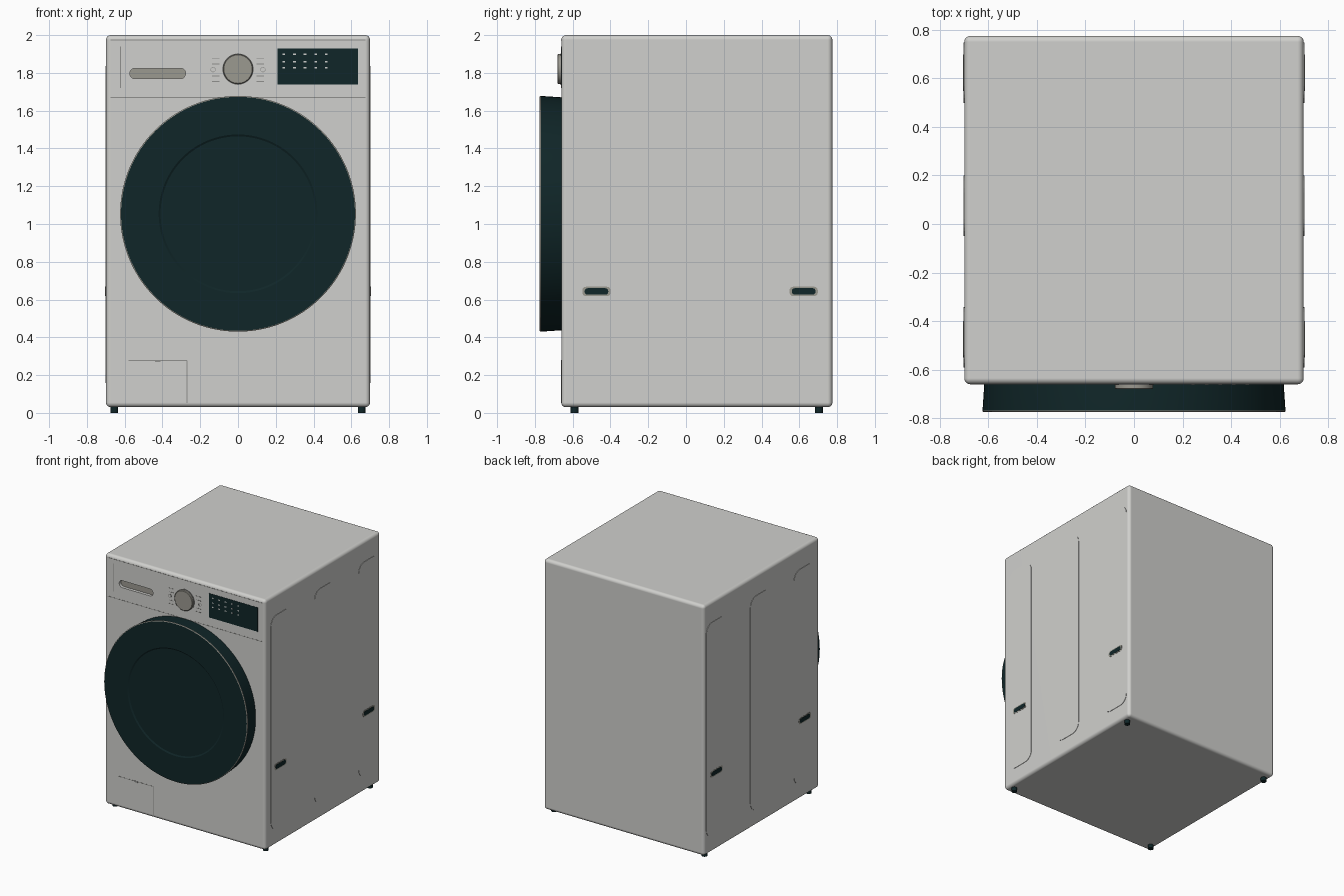
import bpy, bmesh, math

cube = bpy.data.objects.get("Cube")
if cube:
    bpy.data.objects.remove(cube, do_unlink=True)


def material(name, r, g, b):
    m = bpy.data.materials.new(name)
    m.use_nodes = True
    m.diffuse_color = (r, g, b, 1)
    for node in m.node_tree.nodes:
        if node.type == "BSDF_PRINCIPLED":
            node.inputs["Base Color"].default_value = (r, g, b, 1)
            node.inputs["Roughness"].default_value = 0.6
    return m


casing = material("light grey casing", 0.63, 0.63, 0.61)
dark = material("dark teal glass", 0.005, 0.019, 0.021)
trim = material("warm grey trim", 0.33, 0.32, 0.28)
seam = material("seam grey", 0.28, 0.28, 0.27)

FRONT, SIDE = 0.66, 0.699


def finish(name, bm, *mats):
    bmesh.ops.recalc_face_normals(bm, faces=bm.faces)
    mesh = bpy.data.meshes.new(name)
    bm.to_mesh(mesh)
    bm.free()
    for m in mats:
        mesh.materials.append(m)
    ob = bpy.data.objects.new(name, mesh)
    bpy.context.collection.objects.link(ob)
    return ob


def activate(ob):
    bpy.ops.object.select_all(action="DESELECT")
    ob.select_set(True)
    bpy.context.view_layer.objects.active = ob


def smooth(ob):
    activate(ob)
    bpy.ops.object.shade_smooth_by_angle(angle=math.radians(30))


def plate(name, u, z, w, h, r, near, far, mat, face="front"):
    """Rounded rectangle on the front or a side, between two distances from the middle."""
    place = {"front": lambda a, b, d: (a, -d, b),
             "left": lambda a, b, d: (d, a, b),
             "right": lambda a, b, d: (-d, a, b)}[face]
    corners = [(1, 1), (-1, 1), (-1, -1), (1, -1)]
    outline = []
    for i, (sx, sz) in enumerate(corners):
        for k in range(7 if r else 1):
            t = (i + k / 6) * math.pi / 2
            outline.append((u + sx * (w / 2 - r) + r * math.cos(t),
                            z + sz * (h / 2 - r) + r * math.sin(t)))
    bm = bmesh.new()
    rings = [[bm.verts.new(place(a, b, d)) for a, b in outline] for d in (near, far)]
    for ring in rings:
        bm.faces.new(ring)
    n = len(outline)
    for i in range(n):
        j = (i + 1) % n
        bm.faces.new((rings[0][i], rings[0][j], rings[1][j], rings[1][i]))
    return finish(name, bm, mat)


def lathe(name, x, z, profile, *mats, steps=128):
    """Turn a (radius, distance) profile about an axis pointing to the front."""
    bm = bmesh.new()
    verts = [bm.verts.new((x + r, -d, z)) for r, d in profile]
    edges = [bm.edges.new(pair) for pair in zip(verts, verts[1:])]
    bmesh.ops.spin(bm, geom=verts + edges, cent=(x, 0, z), axis=(0, 1, 0),
                   angle=math.tau, steps=steps)
    bmesh.ops.remove_doubles(bm, verts=bm.verts, dist=0.0001)
    return finish(name, bm, *mats)


# Cabinet with softened edges and a drawer grip pocket
bm = bmesh.new()
bmesh.ops.create_cube(bm, size=1)
for v in bm.verts:
    v.co = (v.co.x * 2 * SIDE, v.co.y * 1.435 + 0.0575, v.co.z * 1.97 + 1.015)
bmesh.ops.bevel(bm, geom=bm.edges[:], offset=0.025, segments=5, profile=0.5, affect="EDGES")
cabinet = finish("cabinet", bm, casing)
cutter = plate("grip_cutter", -0.425, 1.797, 0.295, 0.055, 0.0274, 0.635, 0.7, casing)
cutter.hide_render = True
cut = cabinet.modifiers.new("grip pocket", "BOOLEAN")
cut.operation, cut.object, cut.solver = "DIFFERENCE", cutter, "EXACT"
activate(cabinet)
bpy.ops.object.modifier_apply(modifier=cut.name)
bpy.data.objects.remove(cutter, do_unlink=True)
smooth(cabinet)
weighted = cabinet.modifiers.new("even shading", "WEIGHTED_NORMAL")
weighted.keep_sharp = True
plate("drawer_grip", -0.425, 1.797, 0.295, 0.055, 0.0274, 0.632, 0.637, trim)

# Pressed panels and carrying slots on both sides
for face in ("left", "right"):
    for i, y in enumerate((-0.467, 0.075, 0.623)):
        plate(f"{face}_pressed_panel_{i + 1}", y, 0.997, 0.25, 1.68, 0.07,
              SIDE - 0.005, SIDE + 0.003, casing, face)
    for label, y in (("front", -0.474), ("back", 0.623)):
        plate(f"{face}_{label}_slot_rim", y, 0.643, 0.15, 0.05, 0.02,
              SIDE, SIDE + 0.0045, trim, face)
        plate(f"{face}_{label}_slot", y, 0.643, 0.125, 0.034, 0.015,
              SIDE, SIDE + 0.006, dark, face)

# Round door: slightly flared drum, bright edge, shallow inner dish
door = lathe("door", 0, 1.054,
             [(0, 0.769), (0.41, 0.769), (0.42, 0.775), (0.619, 0.775),
              (0.624, 0.772), (0.624, 0.768), (0.616, 0.65)], dark, trim)
for p in door.data.polygons:
    c = p.center
    if math.hypot(c.x, c.z - 1.054) > 0.618 and c.y < -0.765:
        p.material_index = 1
smooth(door)

# Programme knob with a dark gap behind it
smooth(lathe("knob_gap", 0, 1.82, [(0, 0.664), (0.083, 0.664), (0.083, 0.65)], seam, steps=64))
smooth(lathe("knob", 0, 1.82, [(0, 0.68), (0.075, 0.68), (0.079, 0.677), (0.079, 0.655)],
             trim, steps=64))

# Marks around the knob
for label, s in (("left", 1), ("right", -1)):
    smooth(lathe(f"{label}_button_rim", s * 0.132, 1.817,
                 [(0.014, 0.655), (0.014, 0.662), (0.011, 0.662), (0.011, 0.655)],
                 seam, steps=24))
    for i, z in enumerate((1.877, 1.847, 1.783, 1.755)):
        plate(f"{label}_programme_mark_{i + 1}", s * 0.118, z, 0.04, 0.004, 0,
              0.655, FRONT + 0.001, seam)

# Display with rows of indicator lights
plate("display", 0.422, 1.834, 0.426, 0.19, 0, 0.655, FRONT + 0.002, dark)
for row, z in enumerate((1.898, 1.86, 1.827)):
    for col in range(5):
        plate(f"indicator_{row + 1}_{col + 1}", 0.243 + 0.056 * col, z, 0.014, 0.008, 0,
              FRONT, FRONT + 0.003, casing)


# Seams of the front panel, drawer and filter flap
def seam_line(name, u, z, w, h):
    plate(name, u, z, w, h, 0, 0.655, FRONT + 0.001, seam)


seam_line("control_panel_seam", 0, 1.67, 1.35, 0.004)
seam_line("lid_seam", 0, 1.974, 1.35, 0.004)
seam_line("drawer_side_seam", -0.622, 1.83, 0.004, 0.22)
seam_line("flap_top_seam", -0.425, 0.277, 0.31, 0.004)
seam_line("flap_side_seam", -0.27, 0.165, 0.004, 0.225)
seam_line("flap_notch", -0.425, 0.275, 0.03, 0.012)

# Feet
for fb, y in (("front", -0.59), ("back", 0.704)):
    for lr, x in (("left", 0.655), ("right", -0.655)):
        bm = bmesh.new()
        bmesh.ops.create_cone(bm, cap_ends=True, segments=24, radius1=0.021,
                              radius2=0.021, depth=0.05)
        bmesh.ops.translate(bm, verts=bm.verts, vec=(x, y, 0.025))
        smooth(finish(f"{fb}_{lr}_foot", bm, dark))
